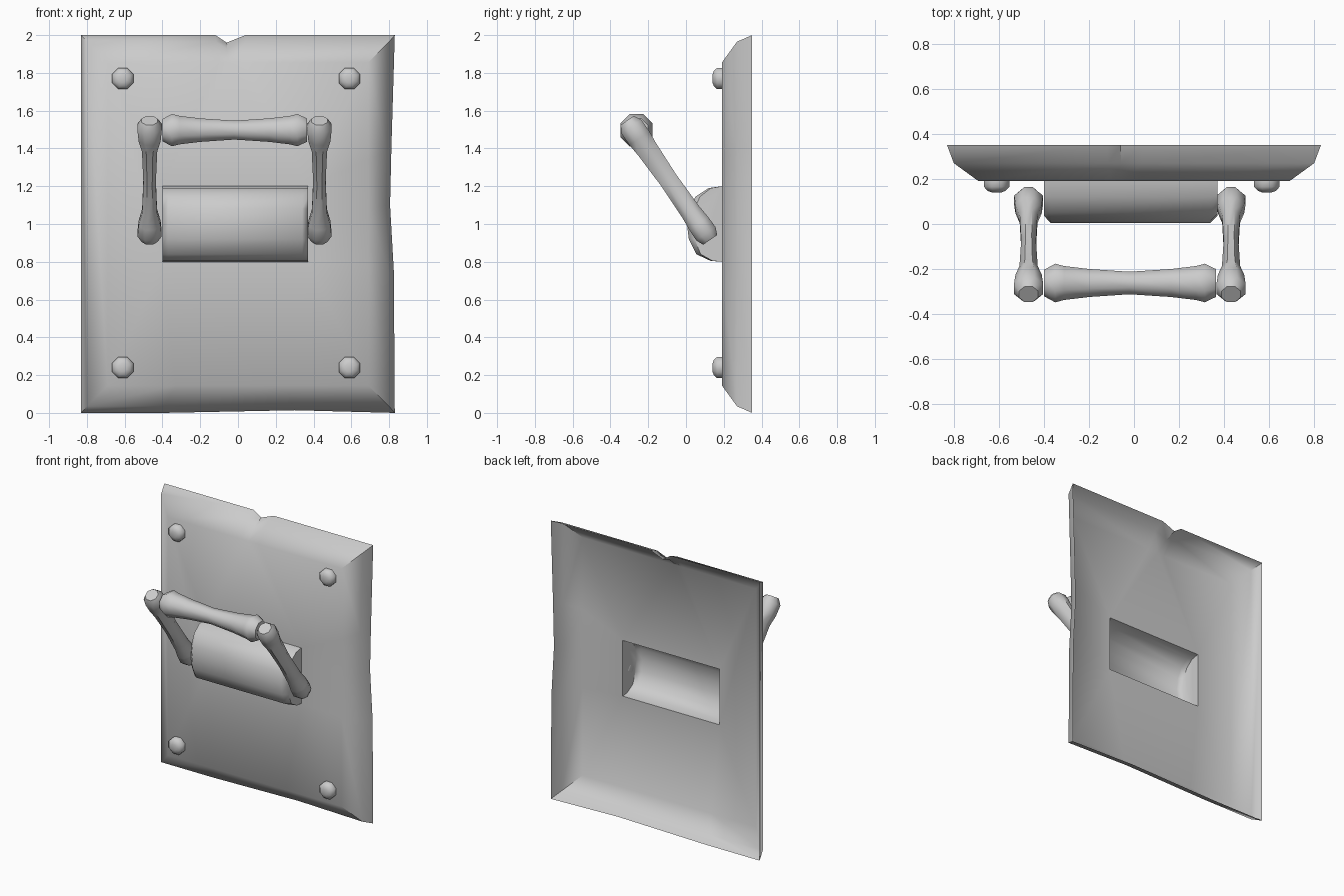
import bpy, bmesh, math
from mathutils import Vector

if "Cube" in bpy.data.objects:
    bpy.data.objects.remove(bpy.data.objects["Cube"])


def finish(name, bm, angle=50):
    bmesh.ops.recalc_face_normals(bm, faces=bm.faces)
    me = bpy.data.meshes.new(name)
    bm.to_mesh(me)
    bm.free()
    ob = bpy.data.objects.new(name, me)
    bpy.context.collection.objects.link(ob)
    bpy.ops.object.select_all(action='DESELECT')
    ob.select_set(True)
    bpy.context.view_layer.objects.active = ob
    bpy.ops.object.shade_smooth_by_angle(angle=math.radians(angle))
    return ob


def loft(bm, rings, closed=True):
    loops = [[bm.verts.new(p) for p in r] for r in rings]
    n = len(loops[0])
    for a, b in zip(loops, loops[1:]):
        for i in range(n if closed else n - 1):
            j = (i + 1) % n
            bm.faces.new((a[i], a[j], b[j], b[i]))
    return loops


def lathe(name, origin, axis, u, profile, sides=8, caps=(True, True), angle=50):
    """profile: (distance along axis, radius along u, radius along v)"""
    o, axis, u = Vector(origin), Vector(axis).normalized(), Vector(u)
    v = axis.cross(u)
    rings = []
    for t, ru, rv in profile:
        angs = [2 * math.pi * (i + 0.5) / sides for i in range(sides)]
        k = 1 / math.cos(math.pi / sides / 2)
        rings.append([o + axis * t + u * (math.cos(a) * ru * k) + v * (math.sin(a) * rv * k)
                      for a in angs])
    bm = bmesh.new()
    loops = loft(bm, rings)
    for use, loop in zip(caps, (loops[0], loops[-1])):
        if use:
            bm.faces.new(loop)
    return finish(name, bm, angle)


# Back plate: open shell with worn edges, notch on top and a window behind the drum
outline = [(-.83, 0), (-.4, 0), (.3, .014), (.83, 0), (.825, .75), (.805, 1.1), (.812, 1.4),
           (.83, 2), (.04, 2), (-.06, 1.96), (-.12, 2), (-.83, 2)]
clean = [(max(-.83, min(.83, x)) if z in (0, 2) else (.83 if x > .5 else x),
          0 if z < .1 else 2 if z > 1.9 else z) for x, z in outline]


def inset(pts, y, dx, dz):
    return [(x * (1 - dx / .83), y, 1 + (z - 1) * (1 - dz)) for x, z in pts]


bm = bmesh.new()
loops = loft(bm, [inset(outline, .35, 0, 0), inset(outline, .27, .03, .035),
                  inset(clean, .19, .14, .145)])
X0, X1, Z0, Z1 = -.40, .37, .80, 1.20
hole = [bm.verts.new((x, .19, z)) for x, z in ((X0, Z0), (X1, Z0), (X1, Z1), (X0, Z1))]
edges = [bm.edges.new((hole[i], hole[(i + 1) % 4])) for i in range(4)]
front = loops[-1]
edges += [bm.edges.get((front[i], front[(i + 1) % len(front)])) for i in range(len(front))]
bmesh.ops.triangle_fill(bm, edges=edges, use_beauty=True, normal=(0, -1, 0))
finish("back_plate", bm)

# Half drum, hollow and open at the back
half = [(.19, Z0), (.13, .805), (.055, .84), (.015, .92), (.005, 1.0), (.015, 1.08),
        (.05, 1.145), (.12, 1.19), (.19, Z1)]


def drum_ring(x, s):
    return [(x, .19 + (y - .19) * s, z) for y, z in half]


bm = bmesh.new()
loops = loft(bm, [drum_ring(X0, .83), drum_ring(X0 + .03, 1), drum_ring(X1 - .03, 1),
                  drum_ring(X1, .83)], closed=False)
bm.faces.new(loops[0])
bm.faces.new(loops[-1])
finish("drum", bm)

# Bolts in the four corners
for i, (x, z) in enumerate([(-.61, 1.77), (.59, 1.77), (-.61, .24), (.59, .24)]):
    lathe(f"bolt_{i + 1}", (x, .19, z), (0, -1, 0), (1, 0, 0),
          [(0, .06, .06), (.025, .06, .06), (.043, .042, .042), (.05, .022, .022)],
          caps=(False, True))

# Bone-shaped grip
grip = [(-.40, .062), (-.35, .091), (-.31, .08), (-.2, .066), (-.02, .053),
        (.165, .066), (.275, .08), (.315, .091), (.365, .065)]
lathe("handle_grip", (0, -.262, 1.497), (1, 0, 0), (0, 1, 0), [(t, r, r) for t, r in grip])

# Bone-shaped arms
arm = [(-.385, .045, .045), (-.345, .069, .068), (-.27, .062, .068), (-.2, .043, .061),
       (0, .035, .053), (.2, .042, .057), (.28, .062, .064), (.345, .068, .066),
       (.385, .045, .048)]
for name, x in (("left_arm", -.468), ("right_arm", .431)):
    lathe("handle_" + name, (x, -.092, 1.232), (0, .571, -.82), (1, 0, 0), arm)
